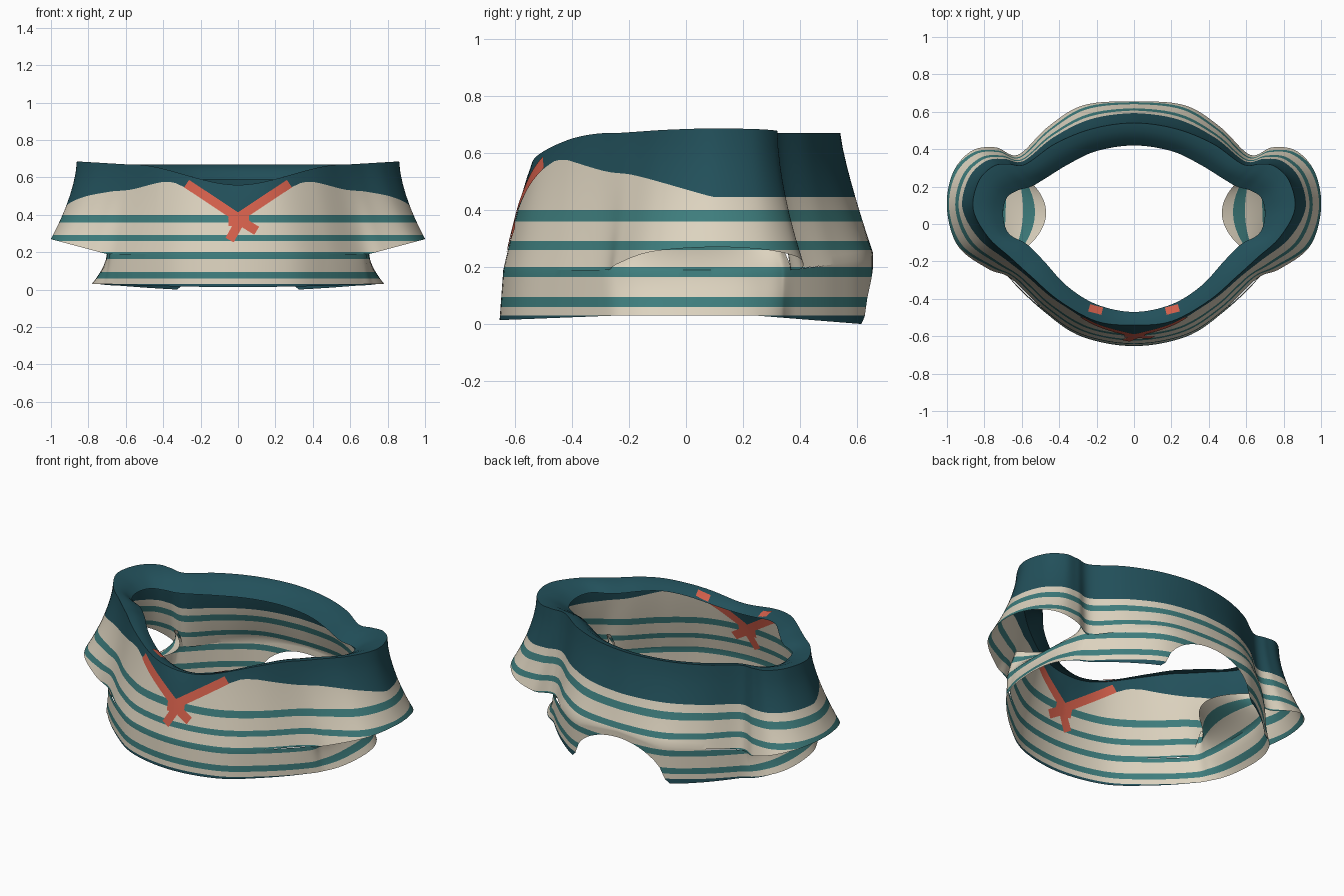
import bpy, bmesh, math
from mathutils import Vector
from mathutils.bvhtree import BVHTree

if "Cube" in bpy.data.objects:
    bpy.data.objects.remove(bpy.data.objects["Cube"], do_unlink=True)


def material(name, rgb):
    m = bpy.data.materials.new(name)
    m.use_nodes = True
    m.diffuse_color = (*rgb, 1)
    m.node_tree.nodes["Principled BSDF"].inputs["Base Color"].default_value = (*rgb, 1)
    return m


cream = material("cream cloth", (.72, .65, .52))
stripe = material("teal stripe", (.048, .205, .205))
navy = material("dark teal collar", (.016, .08, .103))
red = material("coral ribbon", (.66, .115, .07))

# Half outlines from front centre, around the sleeve, to back centre
WIDE = [(0, -.64), (.28, -.59), (.48, -.46), (.66, -.29), (.78, -.24), (.94, -.12), (1, .08),
        (.97, .27), (.87, .39), (.74, .41), (.62, .37), (.46, .52), (.27, .635), (0, .655)]
TOP = [(0, -.54), (.2, -.52), (.4, -.41), (.55, -.28), (.66, -.18), (.78, -.07), (.86, .08),
       (.83, .23), (.75, .31), (.67, .32), (.58, .32), (.42, .43), (.22, .51), (0, .54)]
RIM = [(0, -.47), (.2, -.43), (.36, -.33), (.48, -.2), (.57, -.11), (.67, -.05), (.7, .05),
       (.68, .14), (.62, .18), (.55, .2), (.48, .24), (.35, .32), (.2, .39), (0, .42)]
LAST = len(WIDE) - 1
SLEEVE_A, SLEEVE_B = 3, 10
# Waist outline tucked in under the sleeves
LOW = WIDE[:4] + [(.69, -.2), (.7, -.1), (.7, .05), (.69, .18), (.67, .27), (.65, .33)] + WIDE[10:]
STEPS = 8


def control(pts, i):
    if i < 0:
        return Vector((-pts[-i][0], pts[-i][1]))
    if i > LAST:
        p = pts[2 * LAST - i]
        return Vector((-p[0], p[1]))
    return Vector(pts[i])


def sample(pts, u):
    """Smooth curve through the outline points."""
    i = min(int(u), LAST - 1)
    t = u - i
    a, b, c, d = (control(pts, i + k) for k in (-1, 0, 1, 2))
    return (b * 2 + (c - a) * t + (a * 2 - b * 5 + c * 4 - d) * t * t
            + (b * 3 - a - c * 3 + d) * t ** 3) / 2


def clamp(v):
    return max(0, min(1, v))


def sleeve(u):
    return math.sin(math.pi * clamp((u - SLEEVE_A) / (SLEEVE_B - SLEEVE_A)))


def seam_height(u):
    return .19 + .06 * clamp((u - SLEEVE_B) / 3)


def top_height(p):
    f = clamp(abs(p.x) / .57)
    front = .56 + .11 * f * f * (3 - 2 * f)
    return (front if p.y < 0 else .67) + .015 * clamp((p.x - .6) * 4)


def collar_height(p):
    if p.y < 0 and p.x < .43:
        return .38 + .2 * p.x / .43
    return .445 + .13 * clamp((.1 - p.y) / .56)


def at(p, z):
    return Vector((p.x, p.y, z))


def upper_column(u):
    """Hem, cloth, collar and the turned-in neck lip."""
    wide, top, rim = (sample(o, u) for o in (WIDE, TOP, RIM))
    hem = seam_height(u) + .08 * clamp((wide.x - .7) / .3)
    c, t = collar_height(wide), top_height(top)
    heights = [hem + (c - hem) * k / 8 for k in range(8)] + [c + (t - c) * k / 4 for k in range(5)]
    power = .85 + .75 * wide.x + .7 * clamp(wide.y - .1)
    col = []
    for z in heights:
        f = 1 - (1 - clamp((z - hem) / (t - hem))) ** power
        col.append(at(wide.lerp(top, f), z))
    drop = .03 + .05 * clamp(.5 + top.y)
    for f, part in ((.35, .12), (.7, .5), (1, 1)):
        col.append(at(top.lerp(rim, f), t - part * drop))
    return col


def lower_column(u):
    """Waist band, with an arched opening at the back."""
    p, s = sample(LOW, u), seam_height(u)
    z0 = .03 - (.08 if p.y > 0 else .04) * max(0, abs(p.y) - .25)
    if p.y > .3 and p.x < .3:
        z0 = max(z0, .21 * math.sqrt(1 - (p.x / .3) ** 2))
    flare_x = .12 * sleeve(u)
    flare_y = .02 if p.y < 0 else 0
    col = []
    for k in range(6):
        f = 1 - k / 5
        q = Vector((p.x * (1 + flare_x * f ** 1.6), p.y * (1 + flare_y * f)))
        col.append(at(q, s + (z0 - s) * f))
    return col


def flap_column(u):
    """Underarm cloth rising inward below the neck."""
    p = sample(LOW, u)
    y = .06 + (p.y - .06) * .8
    end = Vector((min(.47 + 3 * (y - .06) ** 2, p.x), y))
    return [at(p.lerp(end, k / 5), .19 + .13 * (k / 5) ** .8) for k in range(6)]


def add_grid(bm, columns, closed=False, collar_row=None):
    grid = [[bm.verts.new(p) for p in col] for col in columns]
    for i in range(len(grid) if closed else len(grid) - 1):
        a, b = grid[i], grid[(i + 1) % len(grid)]
        for k in range(len(a) - 1):
            f = bm.faces.new((a[k], b[k], b[k + 1], a[k + 1]))
            f.material_index = 2 if collar_row is not None and k >= collar_row else 0


def mirrored(col):
    return [Vector((-p.x, p.y, p.z)) for p in col]


def finish(name, bm, mats):
    mesh = bpy.data.meshes.new(name)
    bm.to_mesh(mesh)
    for m in mats:
        mesh.materials.append(m)
    ob = bpy.data.objects.new(name, mesh)
    bpy.context.collection.objects.link(ob)
    bpy.ops.object.select_all(action='DESELECT')
    ob.select_set(True)
    bpy.context.view_layer.objects.active = ob
    bpy.ops.object.shade_smooth_by_angle(angle=math.radians(40))


# Shirt shell
bm = bmesh.new()
stations = [i / STEPS for i in range(LAST * STEPS + 1)]
for column, row in ((upper_column, 8), (lower_column, None)):
    half = [column(u) for u in stations]
    add_grid(bm, half + [mirrored(c) for c in half[-2:0:-1]], True, row)
arm = [flap_column(u) for u in stations if SLEEVE_A <= u <= SLEEVE_B]
add_grid(bm, arm)
add_grid(bm, [mirrored(c) for c in reversed(arm)])
bmesh.ops.remove_doubles(bm, verts=bm.verts, dist=.0005)

# Cut the stripes into the cloth
BANDS = [(.06, .095), (.165, .2), (.26, .292), (.36, .4)]
TRIM = .03
for z in [TRIM] + [e for band in BANDS for e in band]:
    bmesh.ops.bisect_plane(bm, geom=bm.verts[:] + bm.edges[:] + bm.faces[:], dist=1e-5,
                           plane_co=(0, 0, z), plane_no=(0, 0, 1))
for f in bm.faces:
    z = f.calc_center_median().z
    if z < TRIM:
        f.material_index = 2
    elif f.material_index == 0 and any(a < z < b for a, b in BANDS):
        f.material_index = 1
surface = BVHTree.FromBMesh(bm)
finish("striped_shirt", bm, (cream, stripe, navy))
bm.free()


def front_point(q, last):
    """Drop a point of the front plane onto the cloth."""
    hit = surface.ray_cast(Vector((q.x, -2, q.y)), Vector((0, 1, 0)))[0]
    return Vector((q.x, hit.y if hit and hit.y < -.3 else last, q.y))


def lip_point(q, last):
    """Drop a point of the ground plan onto the collar lip."""
    hit = surface.ray_cast(Vector((q.x, q.y, 2)), Vector((0, 0, -1)))[0]
    return Vector((q.x, q.y, hit.z if hit and hit.z > .4 else last))


def ribbon(name, start, end, width, project=front_point, axis=1, last=-.55):
    """Thin strip laid on both sides of the cloth."""
    a, b = Vector(start), Vector(end)
    side = Vector((a.y - b.y, b.x - a.x)).normalized() * width / 2
    bm = bmesh.new()
    for offset in (-.004, .004):
        cols = []
        for i in range(13):
            p, col = a.lerp(b, i / 12), []
            for k in (-1, -.33, .33, 1):
                v = project(p + side * k, last)
                last = v[axis]
                v[axis] += offset
                col.append(v)
            cols.append(col)
        add_grid(bm, cols)
    for f in bm.faces:
        f.normal_update()
        if f.normal.y > 0 and axis == 1 or f.normal.z < 0 and axis == 2:
            f.normal_flip()
    finish(name, bm, (red,))
    bm.free()


for name, s in (("left", 1), ("right", -1)):
    ribbon("ribbon_arm_" + name, (0, .385), (s * .275, .567), .048)
    ribbon("ribbon_end_" + name, (s * .17, -.466), (s * .24, -.448), .04, lip_point, 2, .56)
ribbon("ribbon_tail_left", (-.04, .4), (.1, .315), .05)
ribbon("ribbon_tail_right", (.03, .4), (-.045, .265), .05)
ribbon("ribbon_knot", (-.05, .375), (.06, .375), .07)
